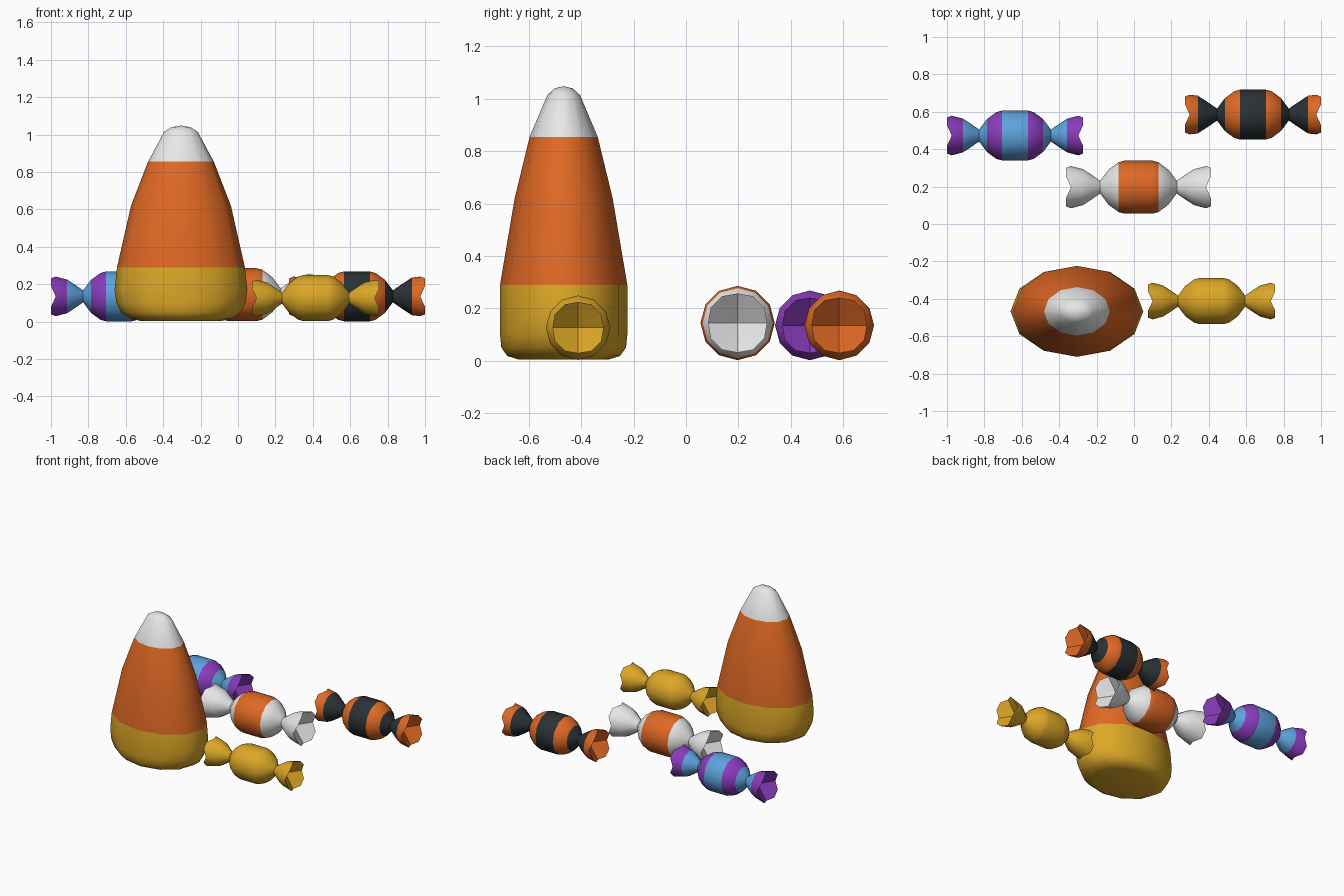
import bpy, bmesh, math

if "Cube" in bpy.data.objects:
    bpy.data.objects.remove(bpy.data.objects["Cube"])

SIDES = 12


def material(name, rgb):
    m = bpy.data.materials.new(name)
    m.diffuse_color = (*rgb, 1)
    m.use_nodes = True
    m.node_tree.nodes["Principled BSDF"].inputs["Base Color"].default_value = m.diffuse_color
    return m


GOLD = material("gold", (0.72, 0.39, 0.02))
ORANGE = material("orange", (0.74, 0.14, 0.018))
WHITE = material("white", (0.80, 0.80, 0.80))
BLACK = material("charcoal", (0.023, 0.031, 0.036))
PURPLE = material("purple", (0.25, 0.045, 0.50))
BLUE = material("blue", (0.11, 0.36, 0.72))


def skin(bm, rings):
    """Bridge consecutive rings of vertices with quads."""
    for a, b in zip(rings, rings[1:]):
        for i in range(SIDES):
            j = (i + 1) % SIDES
            bm.faces.new((a[i], a[j], b[j], b[i]))


def finish(bm, name, loc, mats, pick, angle):
    """Colour faces by rule, make the object, smooth it by angle."""
    bmesh.ops.recalc_face_normals(bm, faces=bm.faces)
    for f in bm.faces:
        f.material_index = pick(f.calc_center_median())
    me = bpy.data.meshes.new(name)
    bm.to_mesh(me)
    bm.free()
    for m in mats:
        me.materials.append(m)
    ob = bpy.data.objects.new(name, me)
    ob.location = loc
    bpy.context.collection.objects.link(ob)
    bpy.ops.object.select_all(action='DESELECT')
    ob.select_set(True)
    bpy.context.view_layer.objects.active = ob
    bpy.ops.object.shade_smooth_by_angle(angle=math.radians(angle))


ANGLES = [math.tau * i / SIDES for i in range(SIDES)]


# Candy corn: stacked ellipses (z, half width, half depth)
def candy_corn():
    profile = [(0.004, 0.22, 0.17), (0.018, 0.275, 0.215), (0.05, 0.32, 0.238),
               (0.10, 0.345, 0.243), (0.17, 0.355, 0.243), (0.29, 0.342, 0.243),
               (0.62, 0.267, 0.187), (0.855, 0.176, 0.13),
               (1.015, 0.09, 0.062), (1.04, 0.05, 0.034)]
    bm = bmesh.new()
    rings = [[bm.verts.new((rx * math.cos(a), ry * math.sin(a), z)) for a in ANGLES]
             for z, rx, ry in profile]
    skin(bm, rings)
    bm.faces.new(rings[0])
    tip = bm.verts.new((0, 0, 1.048))
    for i in range(SIDES):
        bm.faces.new((rings[-1][i], rings[-1][(i + 1) % SIDES], tip))
    finish(bm, "candy_corn", (-0.305, -0.467, 0), [GOLD, ORANGE, WHITE],
           lambda c: (c.z > 0.29) + (c.z > 0.855), 50)


# Wrapped candy along x: barrel, pinched necks, flared tails with hollow ends
def wrapped_candy(name, loc, s, sr, mats, limits, tail_band=0.278):
    half = [(0.07, 0.133), (0.10, 0.125), (0.15, 0.088), (0.192, 0.032),
            (0.235, 0.062), (tail_band, 0.062 + (tail_band - 0.235) * 0.65)]
    end, r_end, depth = 0.364, 0.111, 0.07
    bm = bmesh.new()

    def ring(sign, x, r):
        return [bm.verts.new((sign * x * s, r * sr * math.cos(a), r * sr * math.sin(a)))
                for a in ANGLES]

    def rim(sign):
        # The rim dips where the four-sided hollow meets the flared tail
        out = []
        for a in ANGLES:
            c, d = math.cos(a), math.sin(a)
            dip = depth * (1.366 - abs(c) - abs(d))
            r = (r_end - dip * 0.2) * sr
            out.append(bm.verts.new((sign * (end - dip) * s, r * c, r * d)))
        return out

    left = [rim(-1)] + [ring(-1, x, r) for x, r in reversed(half)]
    right = [ring(1, x, r) for x, r in half] + [rim(1)]
    skin(bm, left + right)
    for sign, edge in ((-1, left[0]), (1, right[-1])):
        apex = bm.verts.new((sign * (end - depth * 1.366) * s, 0, 0))
        for i in range(SIDES):
            bm.faces.new((edge[i], edge[(i + 1) % SIDES], apex))
    finish(bm, name, loc, mats,
           lambda c: sum(abs(c.x) / s > l for l in limits) % len(mats), 45)


STRIPES = (0.07, 0.15, 0.278)
wrapped_candy("purple_blue_candy", (-0.636, 0.473, 0.135), 1.0, 1.0,
              [BLUE, PURPLE], STRIPES)
wrapped_candy("orange_black_candy", (0.636, 0.585, 0.135), 1.0, 1.0,
              [BLACK, ORANGE], (0.07, 0.15, 0.295), 0.295)
wrapped_candy("white_orange_candy", (0.024, 0.197, 0.144), 1.066, 1.066,
              [ORANGE, WHITE], (0.10,))
wrapped_candy("gold_candy", (0.415, -0.412, 0.126), 0.934, 0.925, [GOLD], ())
candy_corn()
